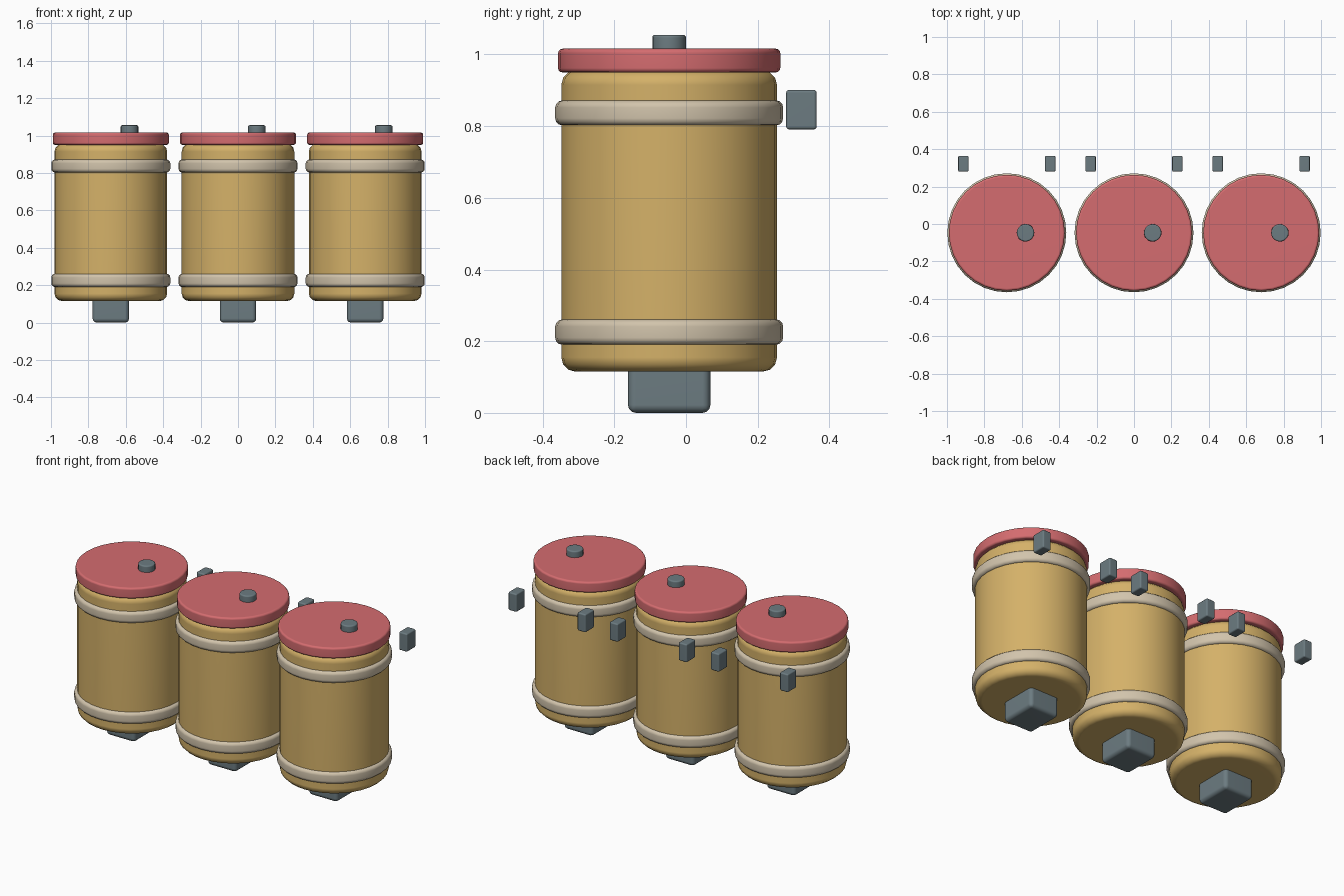
import bpy
import bmesh
from mathutils import Matrix

cube = bpy.data.objects.get("Cube")
if cube:
    bpy.data.objects.remove(cube, do_unlink=True)


def material(name, rgb):
    mat = bpy.data.materials.new(name)
    mat.use_nodes = True
    colour = (*rgb, 1)
    mat.diffuse_color = colour
    mat.node_tree.nodes["Principled BSDF"].inputs["Base Color"].default_value = colour
    return mat


GOLD = material("golden yellow", (0.66, 0.44, 0.14))
RED = material("soft red", (0.66, 0.15, 0.16))
CREAM = material("cream", (0.64, 0.55, 0.41))
GREY = material("slate grey", (0.15, 0.20, 0.22))


def finish(name, bm, mat, bevel):
    """Round the hard edges, shade smooth and make the object."""
    hard = [e for e in bm.edges if e.calc_face_angle() > 1]
    bmesh.ops.bevel(bm, geom=hard, offset=bevel, segments=3, profile=0.5,
                    affect='EDGES', clamp_overlap=True)
    mesh = bpy.data.meshes.new(name)
    bm.to_mesh(mesh)
    bm.free()
    mesh.materials.append(mat)
    obj = bpy.data.objects.new(name, mesh)
    bpy.context.collection.objects.link(obj)
    bpy.ops.object.select_all(action='DESELECT')
    obj.select_set(True)
    bpy.context.view_layer.objects.active = obj
    bpy.ops.object.shade_smooth_by_angle(angle=0.7)
    obj.modifiers.new("even shading", 'WEIGHTED_NORMAL').keep_sharp = True


def drum(name, mat, x, radius, bottom, top, bevel, sides=32):
    bm = bmesh.new()
    bmesh.ops.create_cone(
        bm, cap_ends=True, segments=sides, radius1=radius, radius2=radius,
        depth=top - bottom, matrix=Matrix.Translation((x, AXIS_Y, (top + bottom) / 2)))
    finish(name, bm, mat, bevel)


def block(name, mat, centre, size, bevel):
    bm = bmesh.new()
    bmesh.ops.create_cube(
        bm, size=1, matrix=Matrix.Translation(centre) @ Matrix.Diagonal((*size, 1)))
    finish(name, bm, mat, bevel)


AXIS_Y = -0.047
SPACING = 0.68

for side, label in ((-1, "right"), (0, "middle"), (1, "left")):
    x = side * SPACING
    # Canister with its lid and off-centre cap
    drum(f"{label}_canister", GOLD, x, 0.301, 0.115, 0.955, 0.04)
    drum(f"{label}_lid", RED, x, 0.31, 0.95, 1.016, 0.012)
    drum(f"{label}_cap", GREY, x + 0.1, 0.047, 1.0, 1.055, 0.008, sides=20)
    # Straps around the canister
    drum(f"{label}_lower_band", CREAM, x, 0.318, 0.19, 0.261, 0.02)
    drum(f"{label}_upper_band", CREAM, x, 0.318, 0.802, 0.872, 0.02)
    # Outlet block underneath
    block(f"{label}_outlet", GREY, (x, AXIS_Y, 0.08), (0.195, 0.23, 0.16), 0.022)
    # Pair of mounting lugs behind
    for s, end in ((-1, "right"), (1, "left")):
        block(f"{label}_{end}_lug", GREY, (x + s * 0.232, 0.322, 0.846),
              (0.056, 0.085, 0.11), 0.008)
